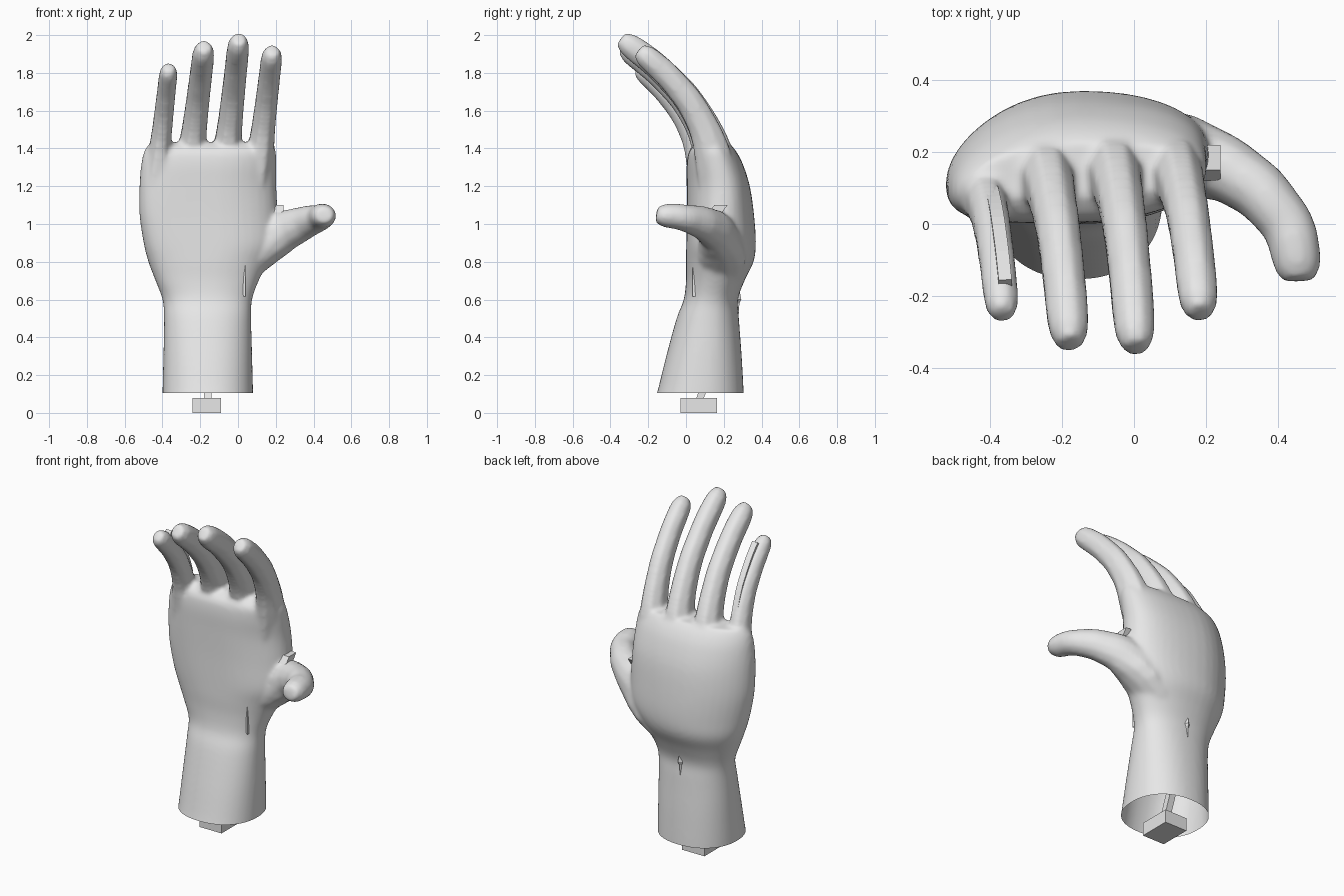
import bpy, bmesh, math
from mathutils import Vector

if "Cube" in bpy.data.objects:
    bpy.data.objects.remove(bpy.data.objects["Cube"])

grey = bpy.data.materials.new("light grey")
grey.diffuse_color = (0.8, 0.8, 0.8, 1)
grey.use_nodes = True
grey.node_tree.nodes["Principled BSDF"].inputs["Base Color"].default_value = grey.diffuse_color


def add_object(name, bm, smooth=False):
    bmesh.ops.recalc_face_normals(bm, faces=bm.faces)
    me = bpy.data.meshes.new(name)
    bm.to_mesh(me)
    bm.free()
    me.materials.clear()
    me.materials.append(grey)
    ob = bpy.data.objects.new(name, me)
    bpy.context.collection.objects.link(ob)
    if smooth:
        bpy.ops.object.select_all(action='DESELECT')
        ob.select_set(True)
        bpy.context.view_layer.objects.active = ob
        bpy.ops.object.shade_smooth_by_angle(angle=math.radians(35))
    return ob


def refine(rows, steps=4):
    """Catmull-Rom interpolation of rows of numbers."""
    out = []
    for i in range(len(rows) - 1):
        a, b, c, d = (rows[max(0, min(len(rows) - 1, j))] for j in range(i - 1, i + 3))
        for k in range(steps):
            t = k / steps
            out.append([.5 * (2 * q + (r - p) * t + (2 * p - 5 * q + 4 * r - s) * t * t
                              + (3 * q - p - 3 * r + s) * t ** 3)
                        for p, q, r, s in zip(a, b, c, d)])
    return out + [list(rows[-1])]


def loft(bm, rings):
    """Skin a list of rings and cap both ends."""
    vs = [[bm.verts.new(p) for p in r] for r in rings]
    n = len(vs[0])
    for a, b in zip(vs, vs[1:]):
        for i in range(n):
            bm.faces.new((a[i], a[(i + 1) % n], b[(i + 1) % n], b[i]))
    bm.faces.new(vs[0][::-1])
    bm.faces.new(vs[-1])


def tube(bm, path, radii, up, sides=12):
    """Tube with elliptical rings square to the path."""
    rings = []
    for i, p in enumerate(path):
        t = (path[min(i + 1, len(path) - 1)] - path[max(i - 1, 0)]).normalized()
        s = (up - t * up.dot(t)).normalized()
        n = t.cross(s)
        rs, rn = radii[i]
        rings.append([p + s * rs * math.cos(a) + n * rn * math.sin(a)
                      for a in (2 * math.pi * (k + .5) / sides for k in range(sides))])
    loft(bm, rings)


def spow(v, e):
    return math.copysign(abs(v) ** e, v)


def palm_ring(z, xl, xr, yf, yb, left, right, n=40):
    """Rounded section whose left and right edges are pulled towards the front."""
    ring = []
    for k in range(n):
        a = 2 * math.pi * k / n
        u, v = spow(math.cos(a), .9), spow(math.sin(a), .9)
        ring.append(Vector(((xl + xr) / 2 + u * (xr - xl) / 2,
                            (yf + yb) / 2 + v * (yb - yf) / 2
                            - (left if u < 0 else right) * u * u, z)))
    return ring


# forearm and palm: height, left, right, front, back, edge pull left and right
body = bmesh.new()
loft(body, [palm_ring(*s) for s in refine((
    (.04, -.40, .08, -.18, .307, 0, 0), (.10, -.40, .08, -.155, .306, 0, 0),
    (.30, -.395, .075, -.105, .295, 0, 0), (.50, -.392, .07, -.05, .28, 0, 0),
    (.60, -.40, .075, -.012, .275, 0, 0), (.70, -.437, .11, 0, .31, .02, 0),
    (.80, -.475, .16, 0, .358, .04, 0), (.90, -.50, .21, .002, .370, .06, 0),
    (1.05, -.522, .21, .005, .360, .07, -.01), (1.20, -.522, .203, .005, .338, .07, -.02),
    (1.32, -.512, .203, .005, .300, .06, -.015), (1.39, -.495, .20, .02, .262, .05, -.01),
    (1.43, -.465, .17, .07, .225, .04, -.01)))])

# fingers share one bending profile: length, bend, thickness
BEND = refine(((0, 0, 1.1), (.12, .03, 1.12), (.24, .07, 1.1), (.33, .115, 1.03), (.42, .175, .97),
               (.53, .27, .93), (.63, .375, .91), (.72, .50, .89), (.81, .635, .88),
               (.89, .78, .87), (.96, .92, .80), (1, 1, .50)), 2)


def finger_path(base, tip):
    return [Vector((base[0] + (tip[0] - base[0]) * t, base[1] + (tip[1] - base[1]) * d,
                    base[2] + (tip[2] - base[2]) * t)) for t, d, _ in BEND]


FINGERS = {
    "index": ((.10, .165, 1.22), (.183, -.25, 1.92), .069),
    "middle": ((-.075, .175, 1.22), (.006, -.345, 1.98), .072),
    "ring": ((-.265, .165, 1.22), (-.178, -.335, 1.94), .072),
    "little": ((-.435, .105, 1.20), (-.365, -.255, 1.83), .060),
}
X, Z = Vector((1, 0, 0)), Vector((0, 0, 1))
for base, tip, r in FINGERS.values():
    tube(body, finger_path(base, tip),
         [(r * s, r * s * (1.4 - .28 * t)) for t, _, s in BEND], X, 8)

# thumb
THUMB = refine(((-.04, .18, .68, .06, .10), (.09, .19, .82, .09, .13), (.18, .175, .925, .12, .11),
                (.25, .155, .965, .11, .095), (.30, .125, .985, .10, .088),
                (.35, .09, 1.005, .09, .083), (.39, .045, 1.02, .082, .078),
                (.425, 0, 1.03, .073, .075), (.443, -.05, 1.04, .069, .073),
                (.455, -.12, 1.045, .061, .066), (.458, -.157, 1.05, .04, .045)), 2)
tube(body, [Vector(p[:3]) for p in THUMB], [p[3:] for p in THUMB], Z, 12)

# fuse into one skin, soften, then cut the forearm open
raw = add_object("hand_source", body)
m = raw.modifiers.new("fuse", 'REMESH')
m.mode = 'VOXEL'
m.voxel_size = .012
m = raw.modifiers.new("soften", 'SMOOTH')
m.factor = .5
m.iterations = 10
dg = bpy.context.evaluated_depsgraph_get()
skin = bpy.data.meshes.new_from_object(raw.evaluated_get(dg))
bm = bmesh.new()
bm.from_mesh(skin)
bmesh.ops.bisect_plane(bm, geom=bm.verts[:] + bm.edges[:] + bm.faces[:],
                       plane_co=(0, 0, .105), plane_no=(0, 0, 1), clear_inner=True)
bpy.data.objects.remove(raw)
add_object("hand", bm, smooth=True)


def box(name, lo, hi, shift=0):
    """Box whose top may be shifted along y."""
    bm = bmesh.new()
    loft(bm, [[(lo[0], lo[1] + s, z), (hi[0], lo[1] + s, z), (hi[0], hi[1] + s, z),
               (lo[0], hi[1] + s, z)] for z, s in ((lo[2], 0), (hi[2], shift))])
    return add_object(name, bm)


# mounting block and slanted pin
box("mount_block", (-.24, -.03, 0), (-.09, .165, .08))
box("mount_pin", (-.18, .055, .08), (-.14, .095, .24), .06)

# small flat web beside the thumb
box("thumb_web", (.17, .12, 1.06), (.24, .19, 1.10), .03)

# narrow ridge down the palm
bm = bmesh.new()
loft(bm, [[(.04 - w, .08, z), (.04 - w * .5, y + .005, z), (.04, y, z), (.04, .08, z)]
          for z, w, y in ((.615, .025, .035), (.8, .05, .033), (1.0, .05, .033), (1.25, .01, .04))])
add_object("palm_ridge", bm)

# raised strip on the back of the little finger
bm = bmesh.new()
path = [p + Vector((.012, .037, .037)) for p in finger_path(*FINGERS["little"][:2])[7:20]]
tube(bm, path, [(.026, .022)] * len(path), X, 4)
add_object("little_finger_strip", bm)

# small tapered flake on the back of the wrist
bm = bmesh.new()
loft(bm, [[(-.16 - w, .255, z), (-.16 + w, .255, z), (-.16 + w * .3, .265 + w * .8, z)]
          for z, w in ((.36, .005), (.58, .022), (.60, .035), (.70, .01))])
add_object("wrist_flake", bm)
